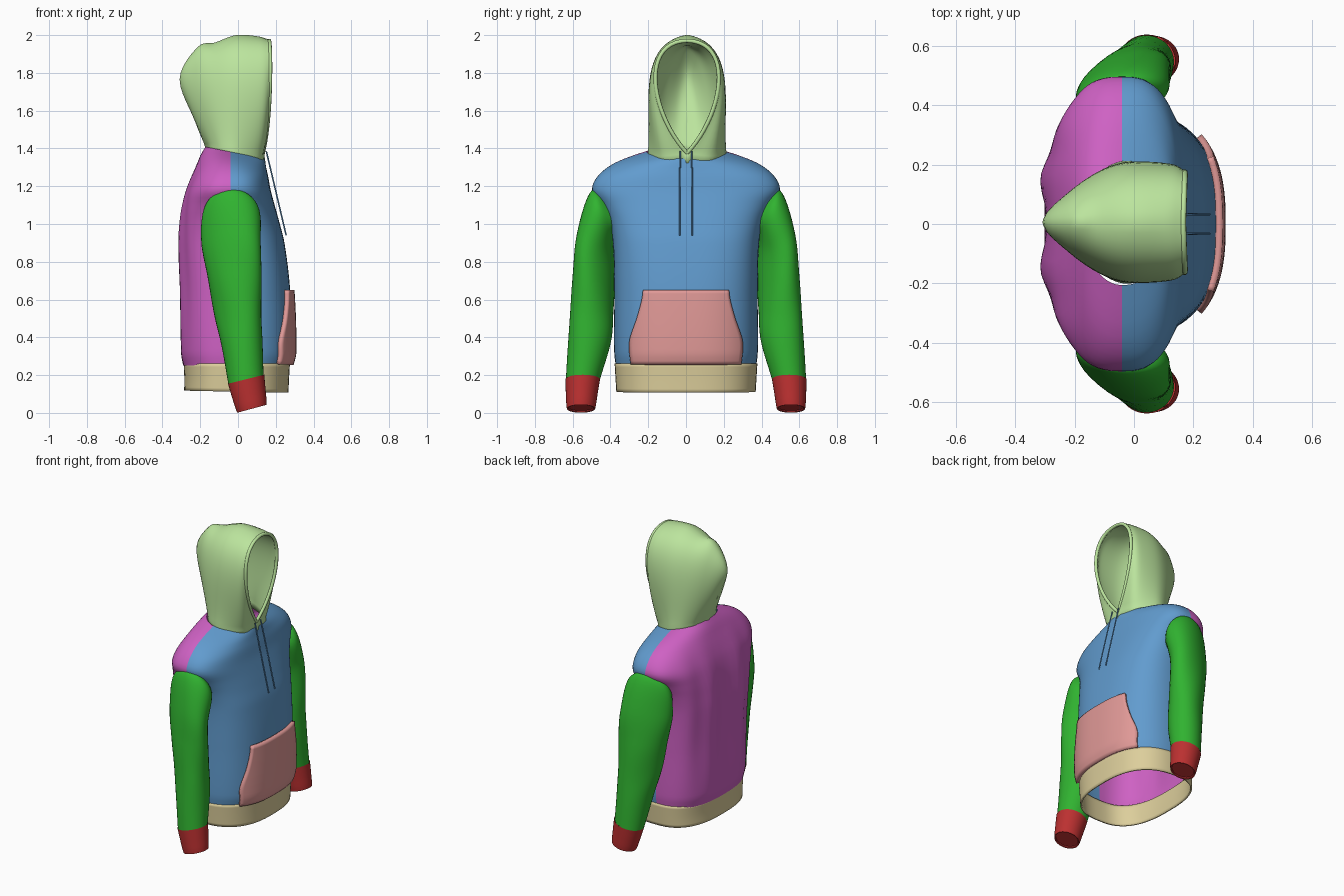
import bpy, bmesh
from math import sin, cos, pi, exp
from mathutils import Vector

if "Cube" in bpy.data.objects:
    bpy.data.objects.remove(bpy.data.objects["Cube"])

SPLIT = -0.04   # side seam between front and back panels


def colour(name, rgb):
    m = bpy.data.materials.new(name)
    m.diffuse_color = (*rgb, 1)
    m.use_nodes = True
    m.node_tree.nodes["Principled BSDF"].inputs["Base Color"].default_value = m.diffuse_color
    return m


BLUE = colour("blue", (0.12, 0.33, 0.62))
MAGENTA = colour("magenta", (0.62, 0.12, 0.55))
GREEN = colour("green", (0.03, 0.45, 0.03))
RED = colour("red", (0.5, 0.03, 0.03))
TAN = colour("tan", (0.72, 0.62, 0.33))
PINK = colour("pink", (0.75, 0.32, 0.31))
LIME = colour("lime", (0.5, 0.78, 0.34))


def sample(keys, t):
    """Smooth interpolation of rows (t, a, b, ...)."""
    def slope(i):
        a, b = keys[max(i - 1, 0)], keys[min(i + 1, len(keys) - 1)]
        return [(q - p) / (b[0] - a[0]) for p, q in zip(a, b)]
    i = 0
    while i < len(keys) - 2 and t > keys[i + 1][0]:
        i += 1
    a, b, m, n = keys[i], keys[i + 1], slope(i), slope(i + 1)
    h = b[0] - a[0]
    s = min(max((t - a[0]) / h, 0), 1)
    return [(2*s**3 - 3*s*s + 1)*a[k] + (s**3 - 2*s*s + s)*h*m[k]
            + (3*s*s - 2*s**3)*b[k] + (s**3 - s*s)*h*n[k] for k in range(1, len(a))]


def finish(ob, mat):
    ob.data.materials.append(mat)
    bpy.ops.object.select_all(action='DESELECT')
    bpy.context.view_layer.objects.active = ob
    ob.select_set(True)
    bpy.ops.object.shade_smooth_by_angle(angle=0.9)
    return ob


def loft(name, rows, mat, closed=False, thick=0, cap_end=False):
    bm = bmesh.new()
    grid = [[bm.verts.new(p) for p in r] for r in rows]
    n = len(rows[0])
    for r, q in zip(grid, grid[1:]):
        for j in range(n if closed else n - 1):
            k = (j + 1) % n
            bm.faces.new((r[j], r[k], q[k], q[j]))
    if cap_end:
        bm.faces.new(grid[-1])
    bmesh.ops.remove_doubles(bm, verts=bm.verts, dist=0.0004)
    bmesh.ops.recalc_face_normals(bm, faces=bm.faces)
    me = bpy.data.meshes.new(name)
    bm.to_mesh(me)
    bm.free()
    ob = bpy.data.objects.new(name, me)
    bpy.context.collection.objects.link(ob)
    if thick:
        s = ob.modifiers.new("cloth", 'SOLIDIFY')
        s.thickness, s.offset = thick, 0
    return finish(ob, mat)


def tube(name, pts, radius, mat):
    cu = bpy.data.curves.new(name, 'CURVE')
    cu.dimensions, cu.bevel_depth, cu.bevel_resolution, cu.use_fill_caps = '3D', radius, 2, True
    sp = cu.splines.new('POLY')
    sp.points.add(len(pts) - 1)
    for p, co in zip(sp.points, pts):
        p.co = (*co, 1)
    ob = bpy.data.objects.new(name, cu)
    bpy.context.collection.objects.link(ob)
    bpy.context.view_layer.objects.active = ob
    bpy.ops.object.select_all(action='DESELECT')
    ob.select_set(True)
    bpy.ops.object.convert(target='MESH')
    return finish(bpy.context.object, mat)


# Torso profile: z, back x, front x, half width, squareness, neck tilt
TORSO = [(.25, -.290, .270, .372, 2.6, 0), (.32, -.306, .286, .380, 2.6, 0),
         (.65, -.312, .276, .380, 2.7, 0), (.90, -.318, .246, .387, 2.9, 0),
         (1.02, -.310, .216, .412, 2.9, 0), (1.10, -.298, .194, .450, 2.8, 0),
         (1.18, -.277, .173, .497, 2.7, 0), (1.25, -.250, .160, .470, 2.6, 0),
         (1.31, -.217, .150, .400, 2.3, -.08), (1.35, -.195, .145, .310, 2.1, -.14),
         (1.382, -.172, .140, .206, 2.0, -.2)]


def half_ring(keys, z, front, n=40):
    xb, xf, hy, e, tilt = sample(keys, z)
    pts = []
    for j in range(n + 1):
        a = -pi/2 + pi*j/n
        c, s = max(cos(a), 0)**(2/e), abs(sin(a))**(2/e)*(1 if a > 0 else -1)
        y = hy*s
        r = (xf if front else xb) - SPLIT
        if not front:   # hollow between shoulder blades and soft folds
            w = sin(pi*min(max((z - .25)/1.1, 0), 1))
            r *= 1 - w*(.09*exp(-(y/.09)**2) + .03*sin(abs(y)*32)*min(1, abs(y)*5))
        x = SPLIT + r*c
        pts.append((x, y, z + tilt*(x - SPLIT)))
    return pts


# Torso panels
levels = [.25 + 1.132*i/56 for i in range(57)]
loft("front_panel", [half_ring(TORSO, z, True) for z in levels], BLUE)
loft("back_panel", [half_ring(TORSO, z, False) for z in levels], MAGENTA)

# Waistband
BAND = [(.113, -.280, .262, .364, 2.6, -.02), (.18, -.279, .265, .368, 2.6, -.01),
        (.262, -.283, .270, .373, 2.6, 0)]
rows = []
for i in range(9):
    z = .113 + .149*i/8
    rows.append(half_ring(BAND, z, True) + half_ring(BAND, z, False)[-2:0:-1])
loft("waistband", rows, TAN, closed=True, thick=.01)

# Kangaroo pocket following the front panel
EDGE = [(.258, .286), (.35, .295), (.40, .289), (.50, .256), (.60, .230), (.65, .224)]
rows = []
for i in range(21):
    z = .258 + .392*i/20
    w = sample(EDGE, z)[0]
    _, xf, hy, e, _ = sample(TORSO, z)
    rows.append([(SPLIT + (xf - SPLIT)*(1 - abs(w*k/16/hy)**e)**(1/e) + .011, w*k/16, z)
                 for k in range(-16, 17)])
loft("front_pocket", rows, PINK, thick=.024)

# Sleeve rings: step, centre x y z, half depth, half width, tilt along x, tilt along y, twist shear
SLEEVE = [(0, -.03, .36, 1.06, .09, .05, 0, 2.0, .2), (1, -.035, .437, 1.053, .150, .060, 0, 2.08, .12),
          (2, -.035, .476, .90, .157, .092, 0, .6, .25), (3, -.02, .489, .72, .143, .106, 0, .2, .25),
          (4, -.002, .497, .54, .126, .111, .05, 0, .22), (5, .02, .511, .38, .109, .113, .15, 0, .1),
          (6, .042, .546, .175, .093, .090, .25, 0, 0)]
CUFF = [(0, .043, .547, .178, .096, .092, .25, 0, 0), (1, .058, .552, .10, .088, .084, .26, 0, 0),
        (2, .074, .556, .022, .078, .075, .27, 0, 0), (2.1, .074, .556, .024, .070, .067, .27, 0, 0),
        (2.4, .073, .556, .030, .068, .065, .27, 0, 0)]


def limb_ring(keys, t, side, fold=0, n=36):
    cx, cy, cz, hx, hy, tx, ty, shear = sample(keys, t)
    out = []
    for j in range(n):
        a = 2*pi*j/n
        f = 1 + fold*sin(3*a + t*2.5)*sin(pi*t/6)
        u, v = hx*cos(a)*f, hy*sin(a)*f
        out.append((cx + u, side*(cy + v + shear*u), cz + tx*u + ty*v))
    return out


for side, label in ((1, "left"), (-1, "right")):
    loft(label + "_sleeve", [limb_ring(SLEEVE, i/8, side, .015) for i in range(49)], GREEN, closed=True)
    steps = [i/4 for i in range(9)] + [2.1, 2.4]
    loft(label + "_cuff", [limb_ring(CUFF, t, side) for t in steps], RED, closed=True, cap_end=True)

# Hood: arches fanned from the face opening to the nape (four control points each)
ARCH = [(0, .132, 0, 1.375, .182, .190, 1.58, .172, .255, 1.965, .165, 0, 1.970),
        (1, .110, .13, 1.36, .142, .200, 1.60, .115, .262, 1.96, .100, 0, 1.988),
        (2, .0, .198, 1.38, .0, .186, 1.60, -.03, .258, 1.95, -.01, 0, 1.994),
        (3, -.08, .185, 1.40, -.10, .165, 1.58, -.14, .20, 1.93, -.12, 0, 1.955),
        (4, -.135, .13, 1.41, -.17, .12, 1.55, -.25, .13, 1.87, -.21, 0, 1.932),
        (5, -.155, .07, 1.413, -.20, .06, 1.50, -.29, .06, 1.76, -.303, 0, 1.765),
        (6, -.170, 0, 1.413, -.18, 0, 1.45, -.20, 0, 1.48, -.215, 0, 1.53)]


def arch(t, n=22):
    c = sample(ARCH, t)
    a, b, d, e = (Vector(c[i:i + 3]) for i in (0, 3, 6, 9))
    half = [a*(1-u)**3 + b*3*u*(1-u)**2 + d*3*u*u*(1-u) + e*u**3 for u in (i/n for i in range(n + 1))]
    half.insert(0, a + Vector((.008*max(1 - t, 0), 0, -.04 - .012*max(1 - t, 0))))
    full = half + [Vector((p.x, -p.y, p.z)) for p in half[-2::-1]]
    return [p + Vector((0, .006, 0)) for p in full]


loft("hood", [arch(i/6) for i in range(37)], LIME, thick=.012)
tube("hood_rim", arch(0)[1:-1], .011, LIME)

# Drawstrings
CORD = [(0, .150, .030, 1.385), (1, .175, .032, 1.28), (2, .215, .033, 1.11), (3, .255, .033, .94)]
for side, label in ((1, "left"), (-1, "right")):
    pts = [sample(CORD, i/5) for i in range(16)]
    tube(label + "_drawstring", [(x, side*y, z) for x, y, z in pts], .004, BLUE)
